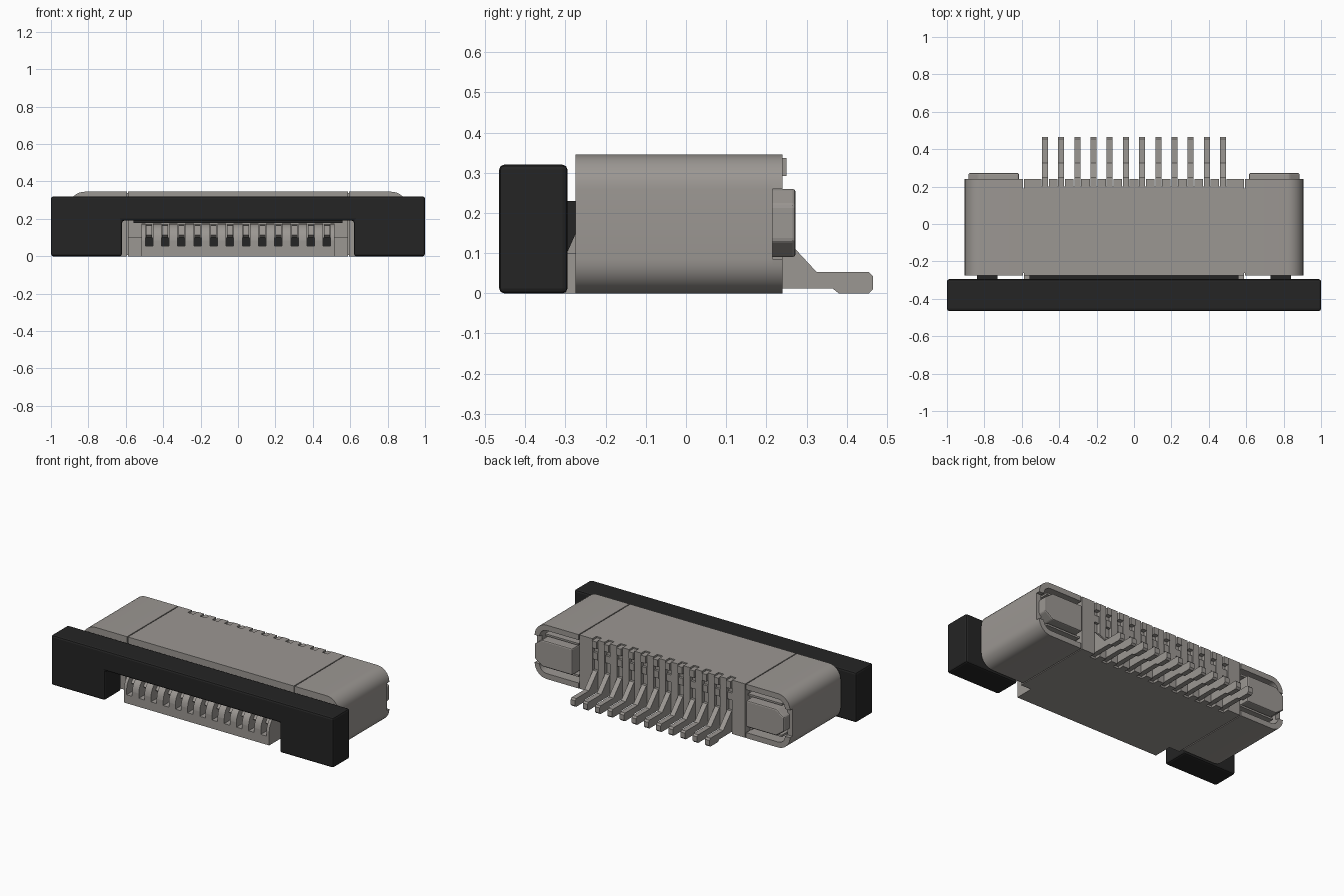
import bpy, bmesh, math
from mathutils import Vector

if "Cube" in bpy.data.objects:
    bpy.data.objects.remove(bpy.data.objects["Cube"], do_unlink=True)


def material(name, rgb):
    m = bpy.data.materials.new(name)
    m.use_nodes = True
    m.diffuse_color = (*rgb, 1)
    node = m.node_tree.nodes["Principled BSDF"]
    node.inputs["Base Color"].default_value = (*rgb, 1)
    node.inputs["Roughness"].default_value = 0.6
    return m


GREY = material("warm grey", (0.33, 0.31, 0.29))
BLACK = material("soft black", (0.018, 0.018, 0.018))


def prism(name, points, axis, start, end, mat, bevel=0):
    """Extrude a profile along x (points are y,z) or along y (points are x,z)."""
    bm = bmesh.new()
    if axis == "x":
        verts = [bm.verts.new((start, a, b)) for a, b in points]
        move = Vector((end - start, 0, 0))
    else:
        verts = [bm.verts.new((a, start, b)) for a, b in points]
        move = Vector((0, end - start, 0))
    face = bm.faces.new(verts)
    new = bmesh.ops.extrude_face_region(bm, geom=[face])["geom"]
    bmesh.ops.translate(bm, vec=move, verts=[v for v in new if isinstance(v, bmesh.types.BMVert)])
    bmesh.ops.recalc_face_normals(bm, faces=bm.faces)
    mesh = bpy.data.meshes.new(name)
    bm.to_mesh(mesh)
    bm.free()
    mesh.materials.append(mat)
    obj = bpy.data.objects.new(name, mesh)
    bpy.context.collection.objects.link(obj)
    if bevel:
        mod = obj.modifiers.new("edge", "BEVEL")
        mod.width, mod.segments = bevel, 2
        mod.limit_method = "ANGLE"
    return obj


def box(name, x0, x1, y0, y1, z0, z1, mat=GREY, bevel=0):
    return prism(name, [(x0, z0), (x1, z0), (x1, z1), (x0, z1)], "y", y0, y1, mat, bevel)


def smooth(obj):
    bpy.ops.object.select_all(action="DESELECT")
    obj.select_set(True)
    bpy.context.view_layer.objects.active = obj
    bpy.ops.object.shade_smooth_by_angle(angle=math.radians(30))


def arc(cx, cz, r, a0, a1, n=8):
    angles = [math.radians(a0 + (a1 - a0) * i / n) for i in range(n + 1)]
    return [(cx + r * math.cos(a), cz + r * math.sin(a)) for a in angles]


TOP, SEAM, SIDE, R = 0.345, 0.594, 0.905, 0.085
FRONT, BACK = -0.275, 0.24

# Locking bar with its wide notch
bar = [(-1, 0), (-0.62, 0), (-0.62, 0.19), (0.62, 0.19), (0.62, 0), (1, 0), (1, 0.32), (-1, 0.32)]
prism("locking_bar", bar, "y", -0.465, -0.295, BLACK, 0.012)
box("locking_bar_tongue", -0.56, 0.56, -0.31, -0.26, 0.178, 0.23, BLACK)
for s in (-1, 1):
    tongue = [(-0.31, 0.1), (-0.294, 0.105), (-0.274, 0.15), (-0.26, 0.15), (-0.26, 0.23), (-0.31, 0.23)]
    prism("locking_bar_arm", tongue, "x", s * 0.73, s * 0.84, BLACK)

# Housing centre, with a recessed core showing as the seams
box("housing_centre", -0.588, 0.588, FRONT, 0.2, 0, TOP)
box("housing_core", -0.6, 0.6, FRONT + 0.012, 0.19, 0.008, TOP - 0.008)

# Front tray
box("tray_floor", -0.515, 0.515, -0.42, FRONT, 0, 0.055)
for s in (-1, 1):
    prism("tray_shoulder", [(s * 0.515, 0), (s * 0.588, 0), (s * 0.588, 0.1), (s * 0.515, 0.1)],
          "y", -0.3, FRONT, GREY)

# Ribs and slots share one pitch
COUNT, PITCH, HALF_PIN, HALF_SLOT = 12, 0.0865, 0.016, 0.02
centres = [(i - (COUNT - 1) / 2) * PITCH for i in range(COUNT)]
slot_edges = [c + d for c in centres for d in (-HALF_SLOT, HALF_SLOT)]

front_edges = [-0.515] + slot_edges + [0.515]
rib = [(FRONT, 0.055), (-0.42, 0.055), (-0.42, 0.085)]
rib += arc(-0.33, 0.085, 0.09, 180, 90, 6) + [(FRONT, 0.175)]
for a, b in zip(front_edges[::2], front_edges[1::2]):
    smooth(prism("tray_rib", rib, "x", a, b, GREY))

back_edges = [-0.588] + slot_edges + [0.588]
for a, b in zip(back_edges[::2], back_edges[1::2]):
    box("back_rib", a, b, 0.2, BACK, 0, TOP)

# Contacts: front finger, rear column, tip and soldering foot
foot = [(0.2, 0.012), (0.365, 0.012), (0.38, 0), (0.455, 0), (0.465, 0.01), (0.465, 0.043),
        (0.455, 0.053), (0.325, 0.053), (0.24, 0.145), (0.2, 0.145)]
finger = [(FRONT, 0.1), (-0.36, 0.1), (-0.38, 0.115), (-0.33, 0.165), (FRONT, 0.17)]
for c in centres:
    a, b = c - HALF_PIN, c + HALF_PIN
    prism("contact_foot", foot, "x", a, b, GREY)
    prism("contact_finger", finger, "x", a, b, GREY)
    box("contact_column", a, b, 0.2, 0.222, 0.145, 0.3)
    box("contact_tip", a, b, 0.2, 0.25, 0.292, 0.337)
    box("contact_step", a, b, 0.2, 0.238, 0.215, 0.26)
    box("slot_shadow", c - HALF_SLOT, c + HALF_SLOT, FRONT - 0.008, FRONT, 0.055, 0.1, BLACK)

# Rounded end shells with a rear pocket
lower = arc(SIDE - R, R, R, -90, 0)
upper = arc(SIDE - R, TOP - R, R, 0, 90)
outline = [(SEAM, 0)] + lower + upper + [(SEAM, TOP)]
WALL = 0.035
inner_up = arc(SIDE - R, TOP - R, R - WALL, 90, 0)
inner_low = arc(SIDE - R, R, R - WALL, 0, -90)
shell = outline + [(SEAM, TOP - WALL)] + inner_up + inner_low + [(SEAM, WALL)]
low_lip = [(SEAM, 0)] + lower + inner_low + [(SEAM, WALL)]
top_lip = upper + [(SEAM, TOP), (SEAM, TOP - WALL)] + inner_up
plug = [(0.615, 0.09), (0.83, 0.09), (0.885, 0.13), (0.885, 0.22), (0.83, 0.26), (0.615, 0.26)]

for s in (-1, 1):
    def flip(points):
        return [(s * x, z) for x, z in points]
    smooth(prism("end_shell", flip(outline), "y", FRONT, 0.13, GREY))
    smooth(prism("end_pocket_wall", flip(shell), "y", 0.13, 0.215, GREY))
    smooth(prism("end_lower_lip", flip(low_lip), "y", 0.215, BACK, GREY))
    smooth(prism("end_upper_lip", flip(top_lip), "y", 0.215, BACK, GREY))
    prism("end_plug", flip(plug), "y", 0.13, 0.273, GREY, 0.008)
    for z in (0.068, 0.27):
        rail = [(0.6, z), (0.84, z), (0.84, z + 0.012), (0.6, z + 0.012)]
        prism("pocket_rail", flip(rail), "y", 0.13, 0.23, GREY)
